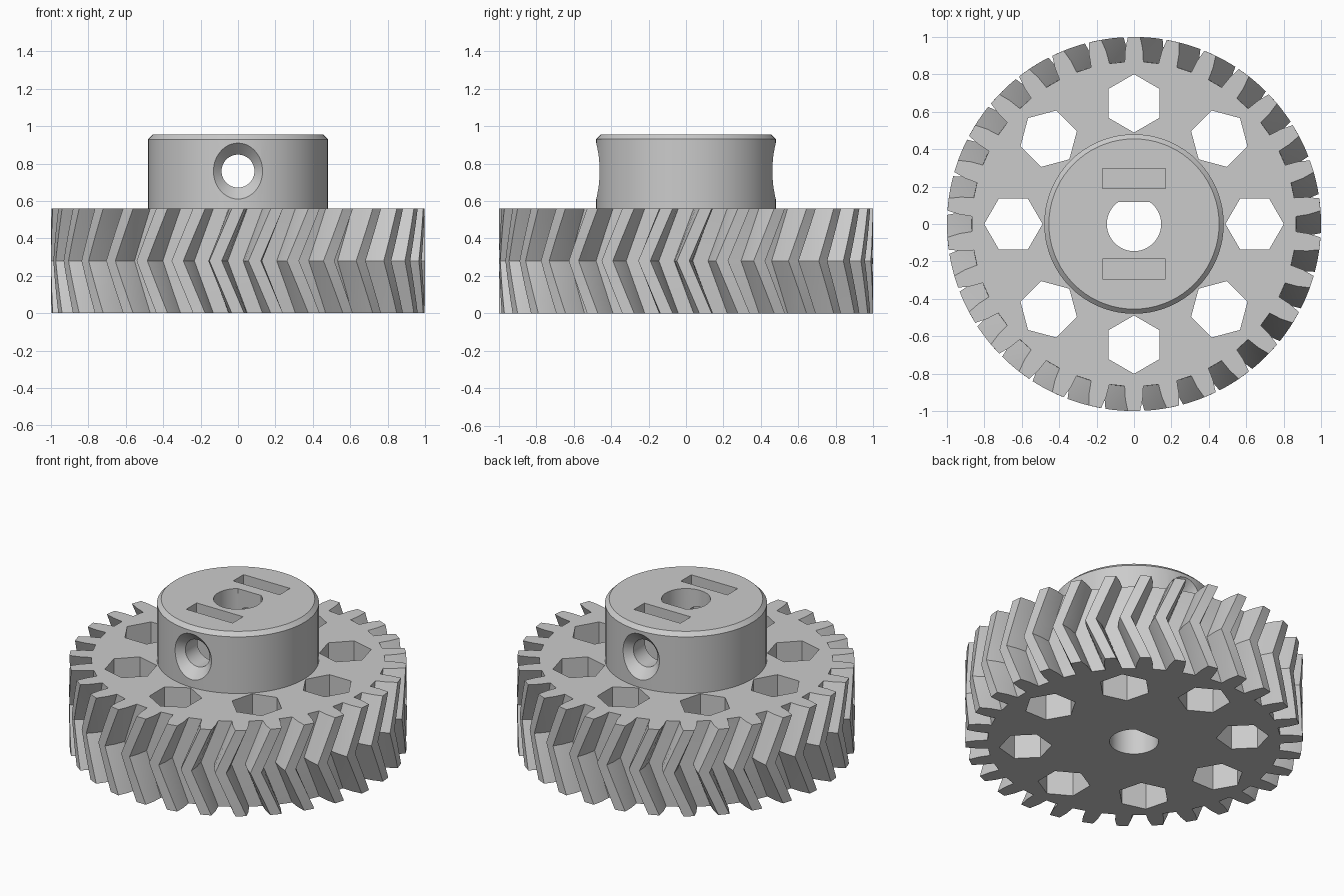
import bpy, bmesh, math
from mathutils import Matrix, Vector

cube = bpy.data.objects.get("Cube")
if cube:
    bpy.data.objects.remove(cube, do_unlink=True)

TEETH, GEAR_H, TWIST = 30, 0.56, math.radians(6.9)
HUB_TOP, HUB_R, SCREW_Z = 0.955, 0.48, 0.76

grey = bpy.data.materials.new("plain grey")
grey.use_nodes = True
grey.diffuse_color = (0.6, 0.6, 0.6, 1)
grey.node_tree.nodes["Principled BSDF"].inputs["Base Color"].default_value = grey.diffuse_color


def loft(name, rings):
    """Closed solid through a stack of equal-length rings, bottom to top."""
    bm = bmesh.new()
    loops = [[bm.verts.new(p) for p in ring] for ring in rings]
    n = len(loops[0])
    for a, b in zip(loops, loops[1:]):
        for i in range(n):
            j = (i + 1) % n
            bm.faces.new((a[i], a[j], b[j], b[i]))
    bm.faces.new(loops[0][::-1])
    bm.faces.new(loops[-1])
    bmesh.ops.recalc_face_normals(bm, faces=bm.faces)
    mesh = bpy.data.meshes.new(name)
    bm.to_mesh(mesh)
    bm.free()
    mesh.materials.append(grey)
    obj = bpy.data.objects.new(name, mesh)
    bpy.context.collection.objects.link(obj)
    return obj


def circle(r, z, n=72, phase=0.0):
    return [Vector((r * math.cos(phase + math.tau * i / n),
                    r * math.sin(phase + math.tau * i / n), z)) for i in range(n)]


def cut(target, cutter):
    """Subtract the cutter and discard it."""
    cutter.hide_render = True
    mod = target.modifiers.new("cut", "BOOLEAN")
    mod.operation, mod.solver, mod.object = "DIFFERENCE", "EXACT", cutter
    bpy.ops.object.select_all(action="DESELECT")
    bpy.context.view_layer.objects.active = target
    target.select_set(True)
    bpy.ops.object.modifier_apply(modifier=mod.name)
    bpy.data.objects.remove(cutter, do_unlink=True)


def bore_cutter():
    """Shaft bore with one flat on the back side."""
    rings = [circle(0.145, z) for z in (-0.1, 1.1)]
    for ring in rings:
        for p in ring:
            p.y = min(p.y, 0.118)
    return loft("bore_cutter", rings)


def box_cutter(x, y0, y1, z0, z1):
    corners = ((-x, y0), (x, y0), (x, y1), (-x, y1))
    return loft("slot_cutter", [[Vector((a, b, z)) for a, b in corners] for z in (z0, z1)])


# Herringbone gear: tooth outline swept through a mirrored twist
flank = ((0.868, -3.3), (0.935, -2.85), (1.0, -1.9))
tooth = flank + tuple((r, -a) for r, a in reversed(flank))
steps = 8
rings = []
for s in range(steps + 1):
    t = s / steps
    turn = -TWIST * (1 - abs(2 * t - 1))
    ring = []
    for k in range(TEETH):
        mid = math.tau * (k + 0.5) / TEETH + turn
        for r, a in tooth:
            ang = mid + math.radians(a)
            ring.append(Vector((r * math.cos(ang), r * math.sin(ang), GEAR_H * t)))
    rings.append(ring)
gear = loft("herringbone_gear", rings)
cut(gear, bore_cutter())

# Ring of hexagonal lightening holes, each with a corner pointing outward
for k in range(8):
    ang = math.tau * k / 8
    centre = Vector((0.645 * math.cos(ang), 0.645 * math.sin(ang), 0))
    cut(gear, loft("hex_cutter", [[p + centre for p in circle(0.156, z, 6, ang)]
                                  for z in (-0.1, 0.7)]))

# Hub with chamfered rim
hub = loft("hub", [circle(HUB_R, GEAR_H), circle(HUB_R, HUB_TOP - 0.025),
                   circle(HUB_R - 0.025, HUB_TOP)])
cut(hub, bore_cutter())

# Nut slots in the hub top
for y in (-0.295, 0.19):
    cut(hub, box_cutter(0.168, y, y + 0.108, 0.575, 1.1))

# Cross screw hole, countersunk at both ends
profile = ((0.19, -0.52), (0.088, -0.418), (0.088, 0.418), (0.19, 0.52))
turn = Matrix.Translation((0, 0, SCREW_Z)) @ Matrix.Rotation(math.pi / 2, 4, "X")
cut(hub, loft("screw_cutter", [[turn @ p for p in circle(r, d, 48)] for r, d in profile]))

# Smooth curved walls, crisp edges
for obj in (gear, hub):
    bpy.ops.object.select_all(action="DESELECT")
    bpy.context.view_layer.objects.active = obj
    obj.select_set(True)
    bpy.ops.object.shade_smooth_by_angle(angle=math.radians(20))
